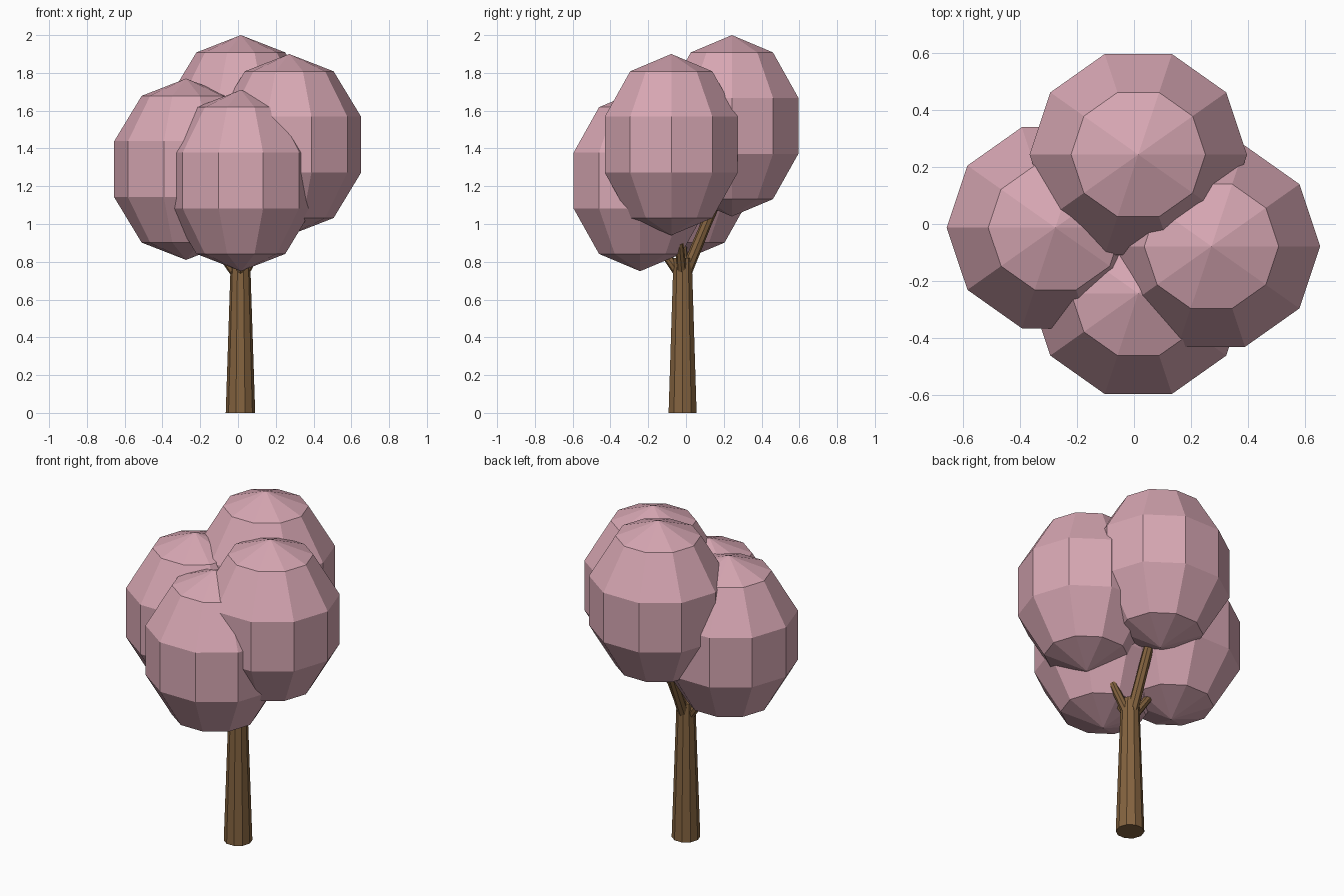
import bpy, bmesh, math
from mathutils import Vector, Matrix

if "Cube" in bpy.data.objects:
    bpy.data.objects.remove(bpy.data.objects["Cube"])


def material(name, color):
    m = bpy.data.materials.new(name)
    m.diffuse_color = (*color, 1)
    m.use_nodes = True
    m.node_tree.nodes["Principled BSDF"].inputs["Base Color"].default_value = m.diffuse_color
    return m


pink = material("blossom pink", (0.68, 0.385, 0.45))
wood = material("bark brown", (0.23, 0.125, 0.05))


def align_to_x(bm):
    # Turn the ten-sided rings so that one corner points along +x
    v = max(bm.verts, key=lambda v: v.co.xy.length)
    bm.transform(Matrix.Rotation(-math.atan2(v.co.y, v.co.x), 4, 'Z'))


def finish(name, bm, mat):
    me = bpy.data.meshes.new(name)
    bm.to_mesh(me)
    bm.free()
    me.materials.append(mat)
    ob = bpy.data.objects.new(name, me)
    bpy.context.collection.objects.link(ob)
    return ob


def crown(name, centre):
    bm = bmesh.new()
    bmesh.ops.create_uvsphere(bm, u_segments=10, v_segments=5, radius=1)
    align_to_x(bm)
    bm.transform(Matrix.Translation(centre) @ Matrix.Diagonal((0.4, 0.389, 0.48, 1)))
    finish(name, bm, pink)


def limb(name, start, end, r1, r2, sides):
    start, end = Vector(start), Vector(end)
    axis = end - start
    bm = bmesh.new()
    bmesh.ops.create_cone(bm, cap_ends=True, segments=sides, radius1=r1,
                          radius2=r2, depth=axis.length)
    align_to_x(bm)
    turn = Vector((0, 0, 1)).rotation_difference(axis).to_matrix().to_4x4()
    bm.transform(Matrix.Translation((start + end) / 2) @ turn)
    finish(name, bm, wood)


# Four overlapping blossom clumps
crown("crown_back", (0.015, 0.243, 1.52))
crown("crown_right", (0.271, -0.078, 1.42))
crown("crown_left", (-0.275, -0.013, 1.29))
crown("crown_front", (0.015, -0.243, 1.23))

# Tapered trunk and forked branches
limb("trunk", (0.013, -0.018, 0), (0.013, -0.018, 0.82), 0.078, 0.051, 10)
limb("branch_back", (0.013, -0.01, 0.72), (0.015, 0.19, 1.2), 0.032, 0.026, 8)
limb("branch_left", (0.0, -0.018, 0.72), (-0.12, -0.016, 0.89), 0.027, 0.022, 8)
limb("branch_right", (0.02, -0.02, 0.72), (0.125, -0.035, 0.9), 0.027, 0.022, 8)
limb("branch_front", (0.013, -0.025, 0.72), (0.013, -0.15, 0.9), 0.027, 0.022, 8)
